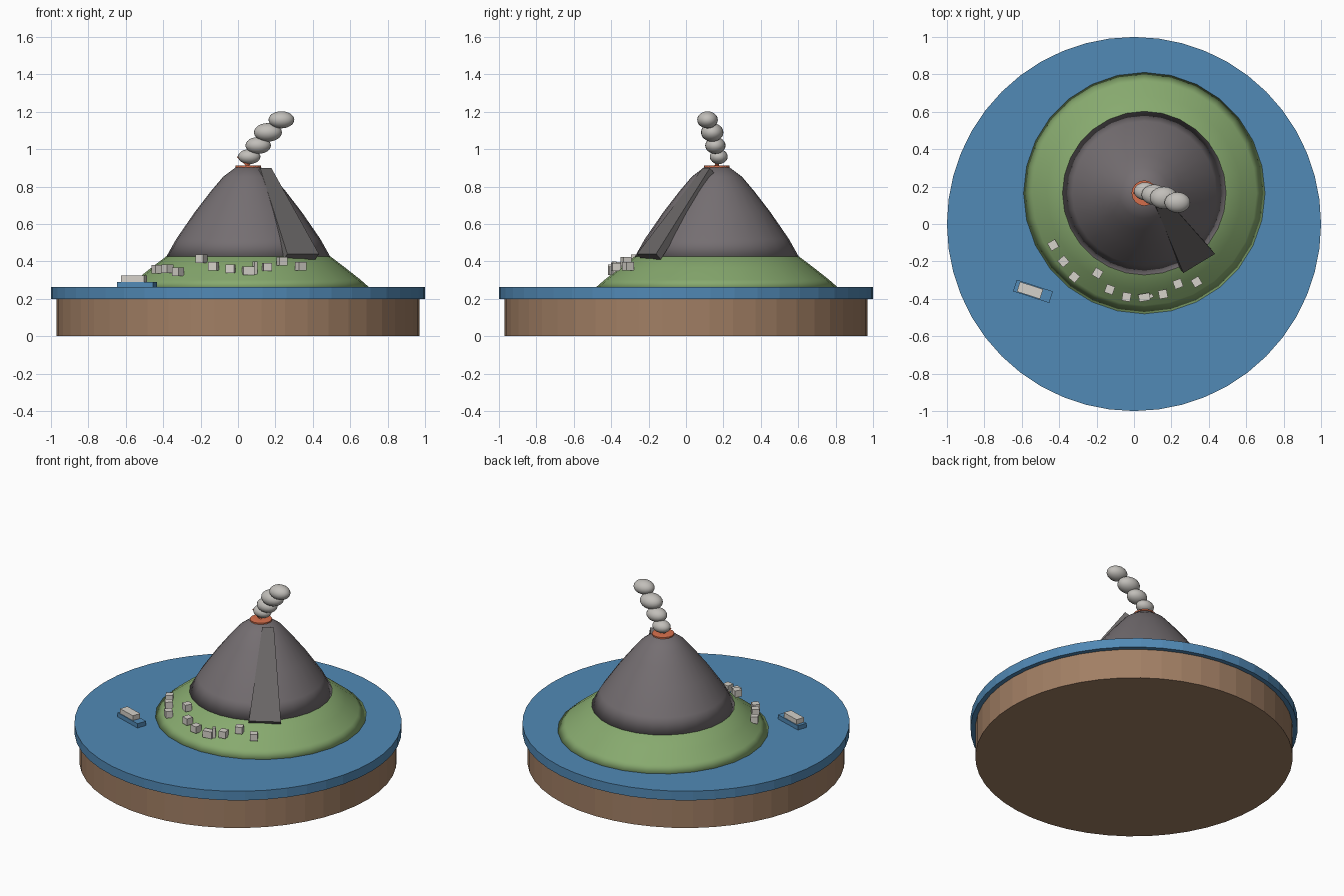
import bpy, bmesh, math
from mathutils import Matrix, Vector

if "Cube" in bpy.data.objects:
    bpy.data.objects.remove(bpy.data.objects["Cube"])

PEAK = Vector((0.055, 0.165, 0))


def material(name, r, g, b):
    lin = [(c / 255) ** 2.2 for c in (r, g, b)] + [1]
    m = bpy.data.materials.new(name)
    m.use_nodes = True
    m.diffuse_color = lin
    m.node_tree.nodes["Principled BSDF"].inputs["Base Color"].default_value = lin
    return m


SEA = material("sea blue", 82, 136, 180)
EARTH = material("earth brown", 160, 126, 100)
GRASS = material("grass green", 134, 168, 110)
ROCK = material("rock grey", 116, 110, 113)
FLOW = material("cooled lava grey", 106, 103, 103)
LAVA = material("lava orange", 215, 112, 78)
WALL = material("wall white", 212, 208, 200)
SMOKE = material("smoke grey", 192, 189, 184)


def finish(name, bm, mat, smooth=False):
    bmesh.ops.recalc_face_normals(bm, faces=bm.faces)
    mesh = bpy.data.meshes.new(name)
    bm.to_mesh(mesh)
    bm.free()
    mesh.materials.append(mat)
    for p in mesh.polygons:
        p.use_smooth = smooth
    ob = bpy.data.objects.new(name, mesh)
    bpy.context.collection.objects.link(ob)
    return ob


def lathe(name, profile, sides, mat, centre=(0, 0, 0), smooth=False):
    """Closed solid of revolution through (radius, height) points."""
    bm = bmesh.new()
    rings = []
    for r, z in profile:
        rings.append([bm.verts.new((centre[0] + r * math.cos(a), centre[1] + r * math.sin(a), z))
                      for a in (math.tau * i / sides for i in range(sides))])
    for low, high in zip(rings, rings[1:]):
        for i in range(sides):
            j = (i + 1) % sides
            bm.faces.new((low[i], low[j], high[j], high[i]))
    bm.faces.new(rings[0][::-1])
    bm.faces.new(rings[-1])
    return finish(name, bm, mat, smooth)


def box(name, centre, size, turn, mat):
    bm = bmesh.new()
    mx = (Matrix.Translation(centre) @ Matrix.Rotation(turn, 4, 'Z')
          @ Matrix.Diagonal((*size, 1)))
    bmesh.ops.create_cube(bm, size=1, matrix=mx)
    return finish(name, bm, mat)


# Earth plinth and sea disc
lathe("earth_base", [(0.97, 0), (0.97, 0.2)], 48, EARTH)
lathe("sea", [(1, 0.2), (1, 0.262)], 48, SEA)

# Grassy island and volcano cone
lathe("island", [(0.65, 0.258), (0.6, 0.302), (0.52, 0.365), (0.44, 0.426), (0.3, 0.46)],
      28, GRASS, PEAK, True)
lathe("volcano", [(0.44, 0.422), (0.385, 0.52), (0.285, 0.665), (0.2, 0.775),
                  (0.135, 0.852), (0.065, 0.905)], 28, ROCK, PEAK, True)

# Glowing crater rim and lava splash
lathe("crater_rim", [(0.068, 0.9), (0.068, 0.912), (0.04, 0.914)], 16, LAVA, PEAK)
bm = bmesh.new()
tilt = Vector((-0.065, 0, 0.05)).to_track_quat('Z', 'Y').to_matrix().to_4x4()
bmesh.ops.create_cone(bm, segments=5, radius1=0.012, radius2=0.003, depth=0.08, cap_ends=True,
                      matrix=Matrix.Translation((0.027, 0.165, 0.935)) @ tilt)
finish("lava_splash", bm, LAVA)

# Old lava flow: a widening slab down the front left slope
bm = bmesh.new()
top = [(0.118, 0.09, 0.9), (0.178, 0.128, 0.9), (0.433, -0.16, 0.44), (0.264, -0.262, 0.44)]
upper = [bm.verts.new(p) for p in top]
lower = [bm.verts.new((x - 0.02, y + 0.025, z - 0.03)) for x, y, z in top]
bm.faces.new(upper)
bm.faces.new(lower[::-1])
for i in range(4):
    j = (i + 1) % 4
    bm.faces.new((upper[i], lower[i], lower[j], upper[j]))
finish("lava_flow", bm, FLOW)

# Smoke plume: flattened puffs drifting sideways
puffs = [(0.06, 0.175, 0.96, 0.06), (0.108, 0.157, 1.02, 0.068),
         (0.16, 0.14, 1.09, 0.075), (0.232, 0.115, 1.157, 0.069)]
for i, (x, y, z, r) in enumerate(puffs):
    bm = bmesh.new()
    bmesh.ops.create_uvsphere(bm, u_segments=20, v_segments=12, radius=r,
                              matrix=Matrix.Translation((x, y, z)) @ Matrix.Diagonal((1, 0.8, 0.66, 1)))
    finish(f"smoke_puff_{i + 1}", bm, SMOKE, True)

# Village houses facing the mountain
houses = [(-0.432, -0.113, 0.357), (-0.377, -0.2, 0.36), (-0.32, -0.283, 0.345),
          (-0.195, -0.263, 0.415), (-0.13, -0.35, 0.374), (-0.04, -0.39, 0.36),
          (0.155, -0.375, 0.37), (0.235, -0.32, 0.4), (0.335, -0.31, 0.375)]
for i, p in enumerate(houses):
    turn = math.atan2(p[1] - PEAK.y, p[0] - PEAK.x)
    box(f"house_{i + 1}", p, (0.046, 0.046, 0.045), turn, WALL)

# Chapel with a slim tower
box("chapel", (0.055, -0.392, 0.35), (0.06, 0.04, 0.045), math.radians(10), WALL)
box("chapel_tower", (0.092, -0.385, 0.362), (0.02, 0.02, 0.075), math.radians(25), WALL)

# Ferry
heading = math.radians(-18)
box("ferry_hull", (-0.54, -0.36, 0.276), (0.203, 0.065, 0.03), heading, SEA)
box("ferry_cabin", (-0.556, -0.355, 0.306), (0.13, 0.055, 0.035), heading, WALL)
